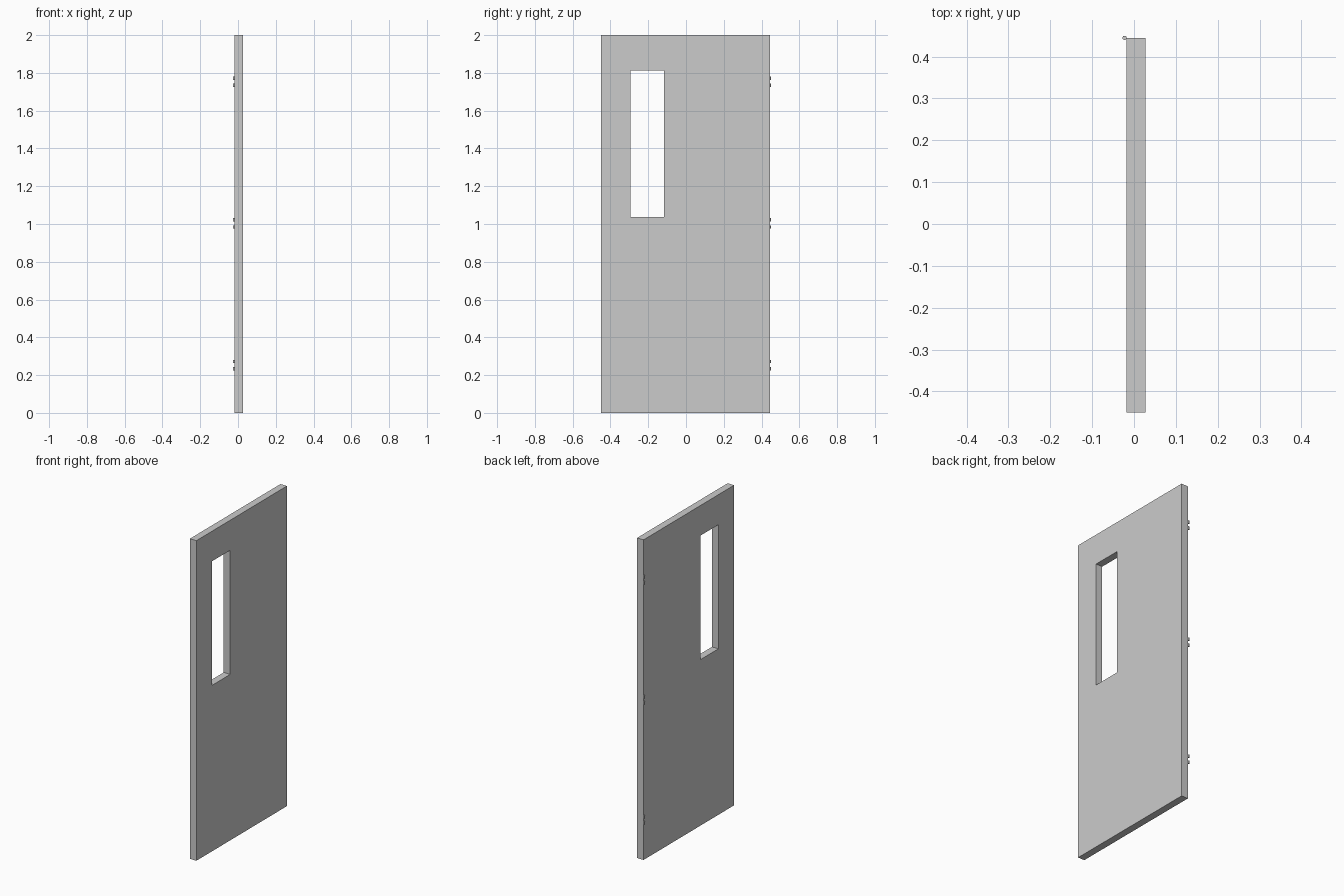
import bpy, bmesh, math

if "Cube" in bpy.data.objects:
    bpy.data.objects.remove(bpy.data.objects["Cube"])

X0, X1 = -0.0175, 0.0275          # slab faces
OUTER = (-0.45, 0.444, 0.0, 2.0)  # y0, y1, z0, z1
WINDOW = (-0.295, -0.116, 1.037, 1.812)


def finish(name, bm):
    bmesh.ops.recalc_face_normals(bm, faces=bm.faces[:])
    mesh = bpy.data.meshes.new(name)
    bm.to_mesh(mesh)
    bm.free()
    obj = bpy.data.objects.new(name, mesh)
    bpy.context.collection.objects.link(obj)
    return obj


# Door slab: four rectangular rings joined around a window opening
bm = bmesh.new()


def ring(x, rect):
    y0, y1, z0, z1 = rect
    return [bm.verts.new((x, y, z)) for y, z in ((y0, z0), (y1, z0), (y1, z1), (y0, z1))]


rings = [ring(X0, OUTER), ring(X1, OUTER), ring(X1, WINDOW), ring(X0, WINDOW)]
for a, b in zip(rings, rings[1:] + rings[:1]):
    for i in range(4):
        j = (i + 1) % 4
        bm.faces.new((a[i], a[j], b[j], b[i]))
finish("door_slab", bm)


# Hinge knuckle: rolled barrel with a short tangent tab reaching the slab
def knuckle(name, z, cx=-0.0225, cy=0.445, r=0.005, height=0.018):
    bpy.ops.mesh.primitive_cylinder_add(vertices=24, radius=r, depth=height, location=(cx, cy, z))
    barrel = bpy.context.object
    barrel.name = name
    bpy.ops.object.shade_smooth_by_angle(angle=math.radians(40))
    tab = bmesh.new()
    bmesh.ops.create_cube(tab, size=1)
    bmesh.ops.scale(tab, vec=(0.006, 0.002, height), verts=tab.verts)
    bmesh.ops.translate(tab, vec=(X0 - 0.002, 0.4428, z), verts=tab.verts)
    finish(name + "_tab", tab)


# Three hinges, two knuckles each
for hinge, z in (("lower", 0.253), ("middle", 1.003), ("upper", 1.753)):
    for part, dz in (("bottom", -0.019), ("top", 0.019)):
        knuckle(f"{hinge}_hinge_{part}_knuckle", z + dz)
